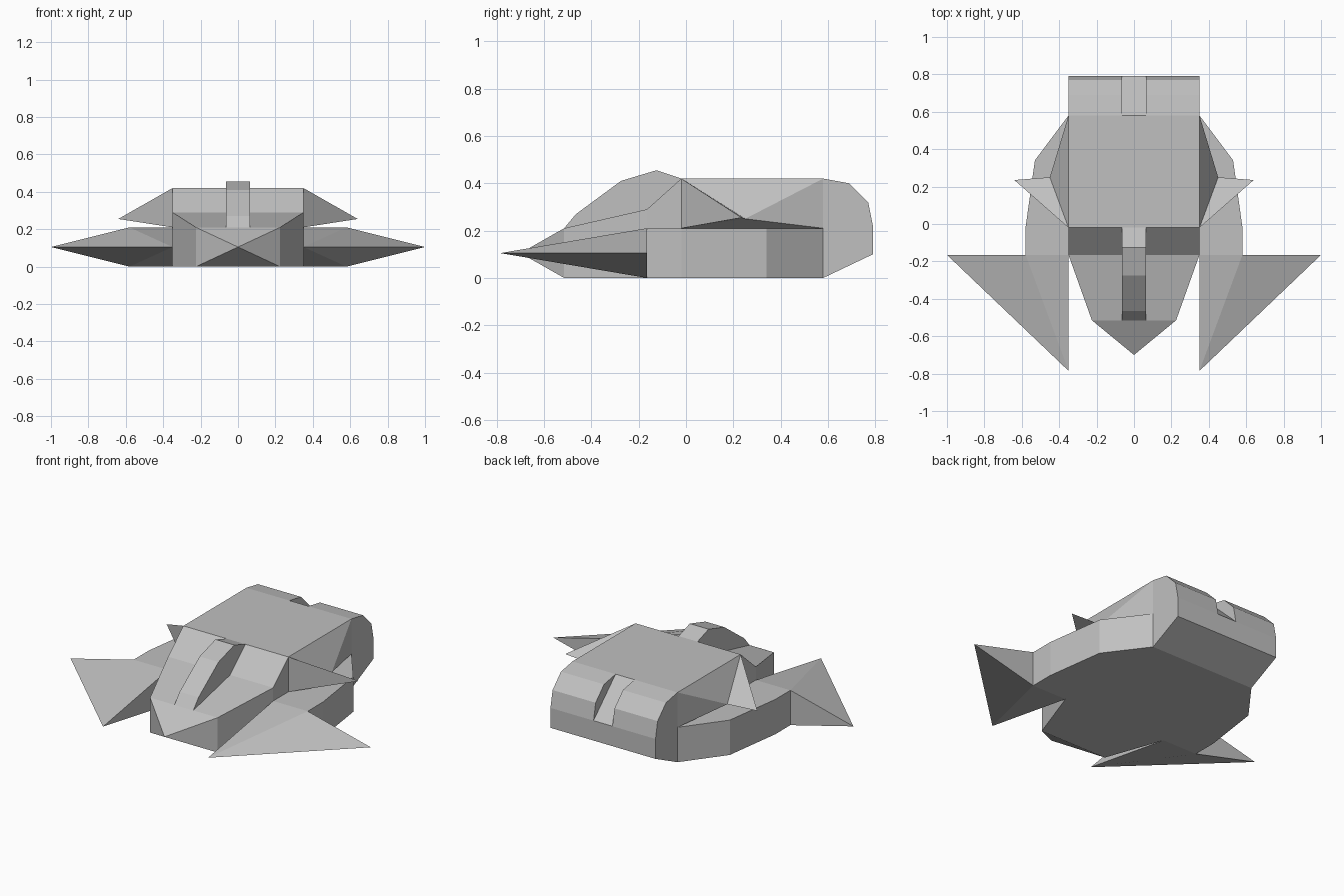
import bpy
import bmesh

if "Cube" in bpy.data.objects:
    bpy.data.objects.remove(bpy.data.objects["Cube"], do_unlink=True)

grey = bpy.data.materials.new("hull_grey")
grey.use_nodes = True
grey.diffuse_color = (0.53, 0.53, 0.53, 1)
grey.node_tree.nodes["Principled BSDF"].inputs["Base Color"].default_value = grey.diffuse_color


def finish(name, bm, mirror=False):
    """Turn a bmesh into a flat shaded object, optionally mirrored across x."""
    bmesh.ops.recalc_face_normals(bm, faces=bm.faces)
    mesh = bpy.data.meshes.new(name)
    bm.to_mesh(mesh)
    bm.free()
    mesh.materials.append(grey)
    obj = bpy.data.objects.new(name, mesh)
    bpy.context.collection.objects.link(obj)
    if mirror:
        mod = obj.modifiers.new("mirror", "MIRROR")
        mod.use_mirror_merge = False
    return obj


def faceted(name, points, mirror=False):
    """Convex solid around a few corner points, with flat faces joined."""
    bm = bmesh.new()
    for p in points:
        bm.verts.new(p)
    bmesh.ops.convex_hull(bm, input=bm.verts)
    bmesh.ops.dissolve_limit(bm, angle_limit=0.01, verts=bm.verts, edges=bm.edges)
    return finish(name, bm, mirror)


def prism(name, profile, half_width):
    """Side profile of (y, z) points extruded across x."""
    bm = bmesh.new()
    face = bm.faces.new([bm.verts.new((-half_width, y, z)) for y, z in profile])
    side = bmesh.ops.extrude_face_region(bm, geom=[face])["geom"]
    moved = [v for v in side if isinstance(v, bmesh.types.BMVert)]
    bmesh.ops.translate(bm, verts=moved, vec=(2 * half_width, 0, 0))
    return finish(name, bm)


W = 0.35          # half width of the cabin
DECK = 0.21       # height of the side deck
ROOF = 0.42
MID = 0.105       # height of the wing edge and nose tip
FRONT = -0.165    # front of the cabin and back of the wings

# Cabin with windscreen slope and rounded stern
cabin = prism("cabin", [(FRONT, 0), (0.58, 0), (0.79, 0.1), (0.79, 0.22), (0.77, 0.32),
                        (0.69, 0.4), (0.58, ROOF), (-0.02, ROOF), (FRONT, 0.29)], W)

# Sloping slot cut into the stern
cutter = prism("stern_slot_cutter", [(0.559, 0.44), (0.811, 0.2), (0.9, 0.2),
                                     (0.9, 0.5), (0.559, 0.5)], 0.063)
cutter.hide_render = True
slot = cabin.modifiers.new("slot", "BOOLEAN")
slot.operation = "DIFFERENCE"
slot.solver = "EXACT"
slot.object = cutter
bpy.context.view_layer.objects.active = cabin
bpy.ops.object.modifier_apply(modifier=slot.name)
bpy.data.objects.remove(cutter, do_unlink=True)

# Tapered bow with pointed nose
bow = [(0, -0.7, MID)]
for s in (-1, 1):
    bow += [(s * W, FRONT, 0), (s * W, FRONT, 0.29),
            (s * 0.225, -0.515, 0), (s * 0.225, -0.515, DECK)]
faceted("bow", bow)

# Raised spine running over the windscreen and bow
prism("spine", [(-0.02, ROOF), (-0.125, 0.455), (-0.275, 0.41), (-0.465, 0.27),
                (-0.515, DECK), (FRONT, 0.29)], 0.063)

# Side decks
outline = [(W, FRONT), (0.58, FRONT), (0.58, -0.02), (0.53, 0.34), (W, 0.58)]
faceted("side_decks", [(x, y, z) for x, y in outline for z in (0, DECK)], True)

# Forward swept wings
faceted("wings", [(W, -0.785, MID), (1, FRONT, MID)]
        + [(x, FRONT, z) for x in (W, 0.58) for z in (0, DECK)], True)

# Bulges on the cabin sides, and the fins in front of them
bulge_peak = (0.45, 0.25, 0.25)
faceted("side_bulges", [bulge_peak] + [(W, y, z) for y in (-0.02, 0.58) for z in (DECK, ROOF)], True)
faceted("fins", [bulge_peak, (0.64, 0.235, 0.255), (W, -0.02, ROOF), (W, -0.02, DECK)], True)
